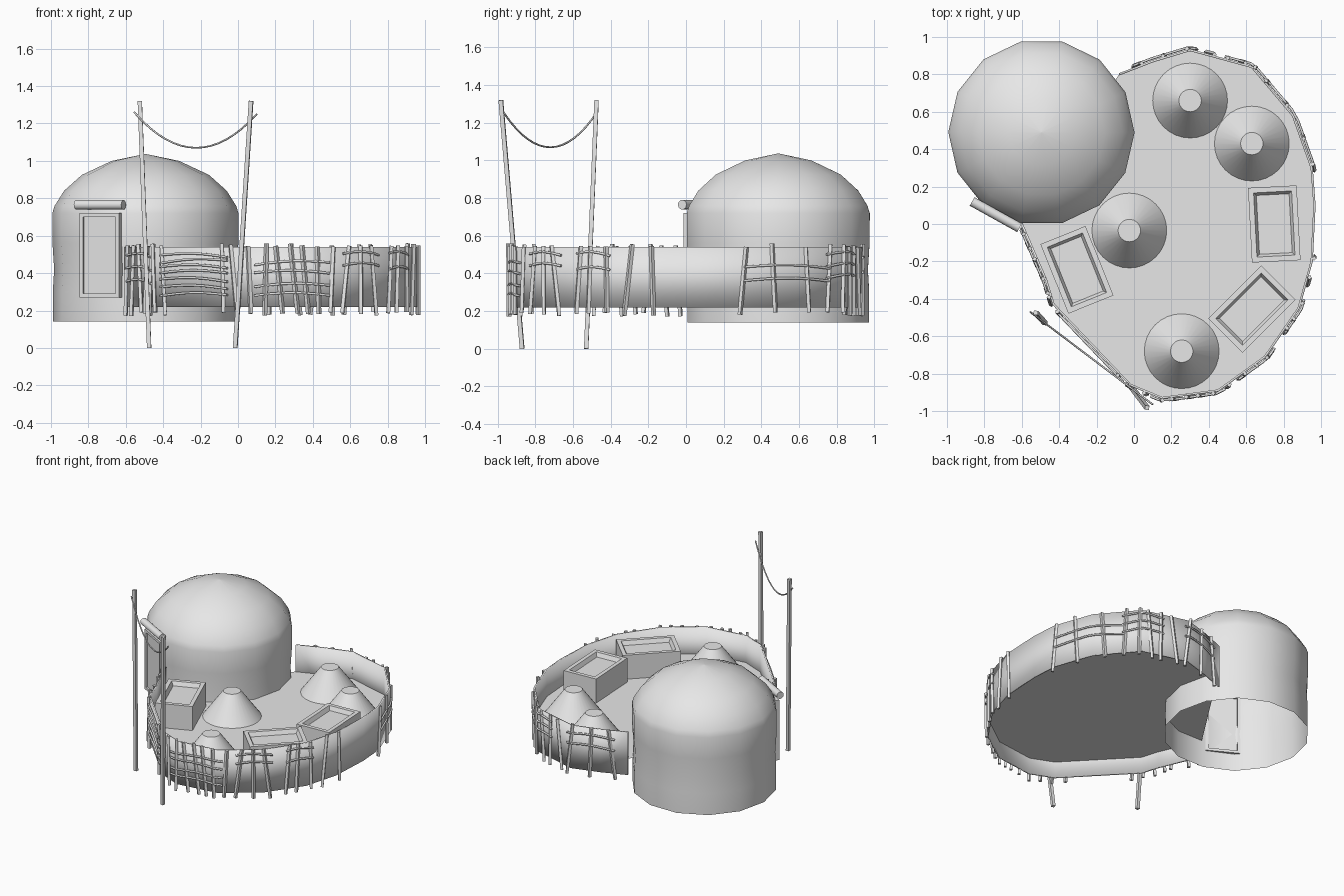
import bpy, bmesh, math, random
from mathutils import Vector, Matrix

if "Cube" in bpy.data.objects:
    bpy.data.objects.remove(bpy.data.objects["Cube"], do_unlink=True)
random.seed(4)

clay = bpy.data.materials.new("plain_grey")
clay.use_nodes = True
clay.diffuse_color = (0.8, 0.8, 0.8, 1)
clay.node_tree.nodes["Principled BSDF"].inputs["Base Color"].default_value = (0.8, 0.8, 0.8, 1)

FLOOR, LOW, HIGH = 0.34, 0.22, 0.54


def finish(bm, name, smooth=None):
    bmesh.ops.recalc_face_normals(bm, faces=bm.faces)
    mesh = bpy.data.meshes.new(name)
    bm.to_mesh(mesh)
    bm.free()
    mesh.materials.append(clay)
    ob = bpy.data.objects.new(name, mesh)
    bpy.context.collection.objects.link(ob)
    if smooth:
        bpy.ops.object.select_all(action='DESELECT')
        ob.select_set(True)
        bpy.context.view_layer.objects.active = ob
        bpy.ops.object.shade_smooth_by_angle(angle=math.radians(smooth))
    return ob


def lathe(name, centre, profile, sides, phase=0, smooth=40):
    """Surface of revolution from (radius, z) pairs; the base stays open."""
    bm = bmesh.new()
    rings = []
    for r, z in profile:
        ring = []
        for i in range(sides):
            a = math.radians(phase) + math.tau * i / sides
            ring.append(bm.verts.new((centre[0] + r * math.cos(a), centre[1] + r * math.sin(a), z)))
        rings.append(ring)
    for lo, hi in zip(rings, rings[1:]):
        for i in range(sides):
            j = (i + 1) % sides
            bm.faces.new((lo[i], lo[j], hi[j], hi[i]))
    bm.faces.new(rings[-1])
    return finish(bm, name, smooth)


def beam(bm, a, b, w, sides=4):
    """Straight stick between two points."""
    a, b = Vector(a), Vector(b)
    d = b - a
    m = Matrix.Translation((a + b) / 2) @ d.to_track_quat('Z', 'Y').to_matrix().to_4x4()
    bmesh.ops.create_cone(bm, cap_ends=True, segments=sides, radius1=w, radius2=w,
                          depth=d.length, matrix=m)


def tube(name, points, r):
    curve = bpy.data.curves.new(name, 'CURVE')
    curve.dimensions = '3D'
    curve.bevel_depth, curve.bevel_resolution = r, 1
    curve.use_fill_caps = True
    sp = curve.splines.new('POLY')
    sp.points.add(len(points) - 1)
    for p, co in zip(sp.points, points):
        p.co = (*co, 1)
    curve.materials.append(clay)
    ob = bpy.data.objects.new(name, curve)
    bpy.context.collection.objects.link(ob)


# Yard outline, running from the hut door round the yard and back to the hut
path = [Vector(p) for p in (
    (-.6, 0), (-.47, -.3), (-.43, -.43), (-.02, -.86), (.15, -.93), (.45, -.89),
    (.7, -.71), (.88, -.45), (.95, -.2), (.965, .1), (.95, .3), (.85, .58),
    (.63, .84), (.3, .93), (.1, .87), (-.08, .8))]


def along(s, out=0.0):
    """Point at distance s on the outline, pushed outward."""
    for a, b in zip(path, path[1:]):
        d = b - a
        if s <= d.length or b is path[-1]:
            t = d.normalized()
            return a + t * s + Vector((t.y, -t.x)) * out
        s -= d.length


# Floor
bm = bmesh.new()
bm.faces.new([bm.verts.new((*p, FLOOR)) for p in path])
finish(bm, "yard_floor")

# Fence sheet
bm = bmesh.new()
cols = [(bm.verts.new((*p, LOW)), bm.verts.new((*p, HIGH))) for p in path]
for (a, b), (c, d) in zip(cols, cols[1:]):
    bm.faces.new((a, c, d, b))
fence = finish(bm, "fence_sheet", 40)
mod = fence.modifiers.new("thickness", 'SOLIDIFY')
mod.thickness, mod.offset = 0.012, 0

# Fence posts, each leaning a little
bm = bmesh.new()
for s in (.04, .12, .22, .3, .38, .44, .52, .98, 1.06, 1.15, 1.24, 1.31, 1.39, 1.45, 1.52,
          1.6, 1.69, 1.79, 1.88, 2.03, 2.1, 2.2, 2.32, 2.45, 2.93, 3.1, 3.3, 3.45, 3.55,
          3.62, 3.7, 3.8, 3.9, 4.05, 4.2):
    lean = random.uniform(-.025, .025)
    foot, tip = along(s + lean, .012), along(s - lean, .012)
    beam(bm, (*foot, .18 + random.uniform(-.01, .015)), (*tip, .55 + random.uniform(-.01, .01)), .013)
finish(bm, "fence_posts")

# Fence rails: bowed twigs between posts
groups = [(.05, .4, (.35, .42, .49)), (.5, 1.02, (.28, .32, .36, .4, .43, .46, .49)),
          (1.18, 1.58, (.28, .33, .4, .45)), (1.67, 1.92, (.44, .5)), (2.02, 2.22, (.42, .5)),
          (2.93, 3.45, (.36, .43)), (3.43, 3.72, (.38, .44, .5)), (3.88, 4.22, (.4, .48))]
for s0, s1, heights in groups:
    for z in heights:
        tilt = random.uniform(-.015, .015)
        pts = []
        for i in range(9):
            t = i / 8
            p = along(s0 + (s1 - s0) * t, .016)
            pts.append((p.x, p.y, z + .015 * math.sin(math.pi * t) + tilt * (t - .5)))
        tube("fence_rail", pts, .007)

# Hut with domed roof
lathe("hut", (-.495, .49),
      [(.495, .14), (.495, .3), (.488, .42), (.497, .56), (.498, .72), (.485, .76),
       (.435, .84), (.34, .925), (.18, 1.0), (.002, 1.037)], 14, 77, 50)

# Hut doorway: frame, panel and rolled-up curtain
ang = math.radians(-119)
normal = Vector((math.cos(ang), math.sin(ang), 0))
side = Vector((-normal.y, normal.x, 0))
base = Vector((-.495, .49, 0)) + normal * .488


def door_point(u, z, out=0):
    return base + side * u + normal * out + Vector((0, 0, z))


def door_plate(bm, u0, u1, z0, z1, depth):
    m = Matrix((side, normal, (0, 0, 1))).transposed().to_4x4()
    m = Matrix.Translation(door_point((u0 + u1) / 2, (z0 + z1) / 2)) @ m
    bmesh.ops.create_cube(bm, size=1, matrix=m @ Matrix.Diagonal((u1 - u0, depth, z1 - z0, 1)))


bm = bmesh.new()
for u in (-.12, .1):
    door_plate(bm, u, u + .02, .27, .72, .04)
for z in (.27, .7):
    door_plate(bm, -.12, .12, z, z + .02, .04)
finish(bm, "door_frame")
bm = bmesh.new()
door_plate(bm, -.1, .1, .28, .71, .016)
finish(bm, "door_panel")
bm = bmesh.new()
beam(bm, door_point(-.145, .765, .015), door_point(.145, .765, .015), .026, 12)
finish(bm, "rolled_curtain", 40)

# Mounds
for spot in ((.3, .66), (.63, .43), (-.025, -.035), (.255, -.68)):
    lathe("mound", spot, [(.2, FLOOR), (.06, .53)], 32)

# Planter boxes with a sunken top
for x, y, turn in ((-.305, -.245, -68), (.75, 0, -87), (.63, -.455, 45)):
    bm = bmesh.new()
    m = Matrix.Translation((x, y, .43)) @ Matrix.Rotation(math.radians(turn), 4, 'Z')
    bmesh.ops.create_cube(bm, size=1, matrix=m @ Matrix.Diagonal((.4, .26, .18, 1)))
    top = max(bm.faces, key=lambda f: f.calc_center_median().z)
    bmesh.ops.inset_region(bm, faces=[top], thickness=.04)
    bmesh.ops.inset_region(bm, faces=[top], thickness=.02, depth=-.03)
    finish(bm, "planter_box")

# Gate poles and hanging rope
for foot, tip in (((-.475, -.53, 0), (-.525, -.475, 1.32)), ((-.015, -.87, 0), (.07, -.983, 1.32))):
    bm = bmesh.new()
    beam(bm, foot, tip, .016)
    finish(bm, "gate_pole")
start, end = Vector((-.555, -.47, 1.26)), Vector((.1, -.965, 1.25))
rope = []
for i in range(17):
    t = i / 16
    p = start.lerp(end, t)
    rope.append((p.x, p.y, p.z - .74 * t * (1 - t)))
tube("hanging_rope", rope, .005)
